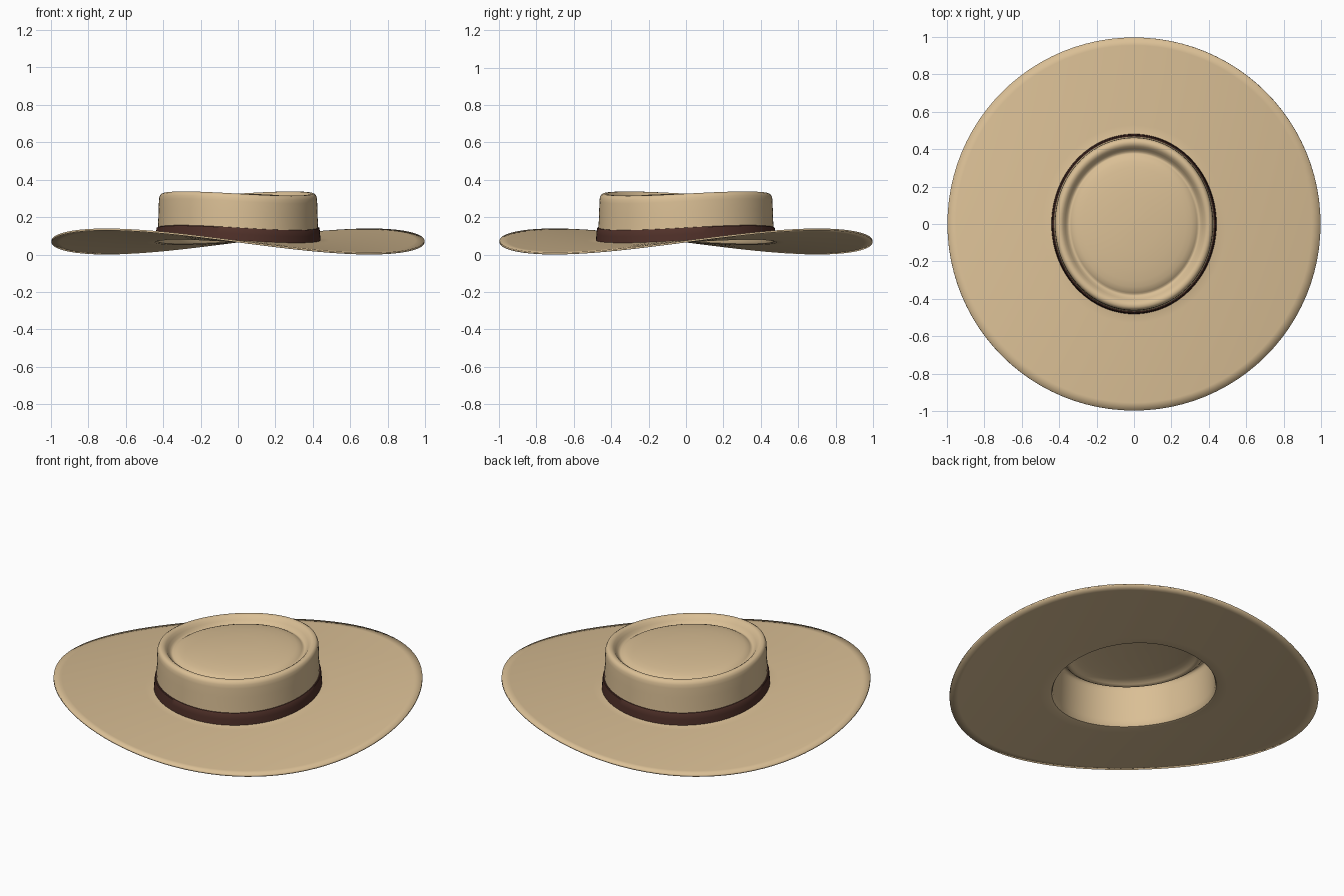
import bpy, bmesh
from math import sin, cos, pi

if "Cube" in bpy.data.objects:
    bpy.data.objects.remove(bpy.data.objects["Cube"])

SEG = 96
TWIST = 0.13  # saddle warp applied to the whole hat: z += TWIST * x * y


def material(name, colour):
    m = bpy.data.materials.new(name)
    m.diffuse_color = (*colour, 1)
    m.use_nodes = True
    m.node_tree.nodes["Principled BSDF"].inputs["Base Color"].default_value = m.diffuse_color
    return m


def loft(name, rings, mat, cap=None, closed=False, thickness=0):
    """Skin elliptical rings (x radius, y radius, z), then warp the result."""
    bm = bmesh.new()
    loops = []
    for rx, ry, z in rings:
        loop = []
        for i in range(SEG):
            a = 2 * pi * i / SEG
            x, y = rx * cos(a), ry * sin(a)
            loop.append(bm.verts.new((x, y, z + TWIST * x * y)))
        loops.append(loop)
    pairs = list(zip(loops, loops[1:]))
    if closed:
        pairs.append((loops[-1], loops[0]))
    for lo, hi in pairs:
        for i in range(SEG):
            j = (i + 1) % SEG
            bm.faces.new((lo[i], lo[j], hi[j], hi[i]))
    if cap is not None:
        tip = bm.verts.new((0, 0, cap))
        for i in range(SEG):
            bm.faces.new((loops[-1][i], loops[-1][(i + 1) % SEG], tip))
    bmesh.ops.recalc_face_normals(bm, faces=bm.faces)
    me = bpy.data.meshes.new(name)
    bm.to_mesh(me)
    bm.free()
    me.materials.append(mat)
    ob = bpy.data.objects.new(name, me)
    bpy.context.collection.objects.link(ob)
    if thickness:
        mod = ob.modifiers.new("thickness", "SOLIDIFY")
        mod.thickness = thickness
        mod.offset = 0
    bpy.context.view_layer.objects.active = ob
    ob.select_set(True)
    bpy.ops.object.shade_smooth_by_angle(angle=0.7)
    ob.select_set(False)
    return ob


felt = material("tan_felt", (0.70, 0.52, 0.30))
ribbon = material("brown_ribbon", (0.08, 0.03, 0.022))

# Brim: blends from the round outer edge to the oval head opening
CX, CY = 0.425, 0.465
rings = []
for i in range(13):
    t = i / 12
    rings.append((0.997 + (CX + 0.02 - 0.997) * t,
                  0.997 + (CY + 0.02 - 0.997) * t, 0.07))

# Crown: fillet, wall, rounded rim, groove and domed centre (scale, z)
crown = [(1.015, 0.074), (1.003, 0.085), (0.998, 0.11), (0.993, 0.17),
         (0.988, 0.23), (0.984, 0.285), (0.98, 0.304), (0.968, 0.316),
         (0.95, 0.321), (0.925, 0.321), (0.90, 0.314), (0.875, 0.300),
         (0.85, 0.286), (0.825, 0.279), (0.805, 0.279), (0.785, 0.285),
         (0.76, 0.292), (0.72, 0.298), (0.65, 0.304), (0.5, 0.312),
         (0.3, 0.317), (0.12, 0.319)]
rings += [(CX * s, CY * s, z) for s, z in crown]
loft("brim_and_crown", rings, felt, cap=0.32, thickness=0.01)

# Hat band around the foot of the crown
band = [(0.428, 0.468, 0.076), (0.441, 0.481, 0.076), (0.439, 0.479, 0.11),
        (0.436, 0.476, 0.141), (0.433, 0.473, 0.144), (0.424, 0.464, 0.144)]
loft("hat_band", band, ribbon, closed=True)
